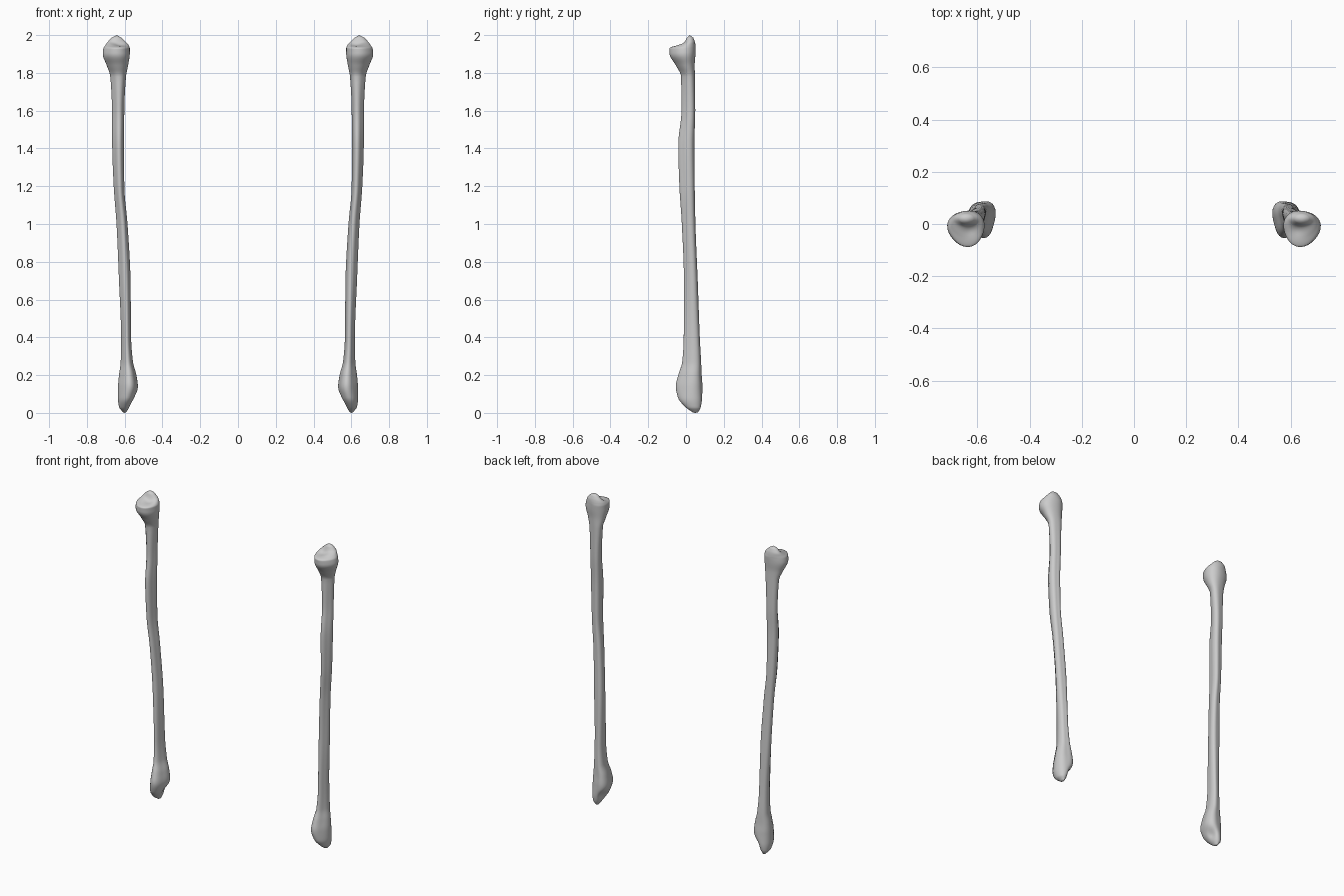
import bpy, bmesh, math
from mathutils import Vector

if "Cube" in bpy.data.objects:
    bpy.data.objects.remove(bpy.data.objects["Cube"])

# Cross-sections of the -x bone: z, x min, x max, y min, y max, triangularity
SECTIONS = [
    (0.003, -.608, -.592, .035, .064, .0),
    (0.03, -.629, -.575, -.002, .078, .02),
    (0.08, -.636, -.546, -.042, .086, .06),
    (0.14, -.635, -.530, -.054, .087, .10),
    (0.20, -.630, -.538, -.041, .083, .12),
    (0.27, -.621, -.556, -.020, .080, .12),
    (0.40, -.619, -.566, -.012, .073, .12),
    (0.70, -.630, -.569, -.011, .062, .12),
    (1.00, -.643, -.585, -.022, .050, .13),
    (1.20, -.658, -.602, -.035, .046, .13),
    (1.42, -.666, -.603, -.041, .044, .13),
    (1.60, -.667, -.602, -.024, .049, .12),
    (1.78, -.676, -.593, -.026, .047, .09),
    (1.84, -.695, -.582, -.054, .046, .06),
    (1.90, -.716, -.573, -.087, .050, .05),
    (1.93, -.712, -.573, -.088, .051, .05),
    (1.947, -.702, -.579, -.050, .050, .02),
    (1.965, -.689, -.594, -.010, .047, .0),
    (1.987, -.669, -.617, .004, .038, .0),
]
SIDES = 40
STEP = 6

# Dents: centre, radius, depth direction (fossa at the ankle, joint facet on the head)
DENTS = [
    (Vector((-.560, .055, .07)), .030, Vector((-.016, -.008, 0))),
    (Vector((-.625, -.02, 1.95)), .030, Vector((0, 0, -.012))),
]


def smooth_sections():
    """Monotone interpolation between the sections."""
    n = len(SECTIONS)
    zs = [s[0] for s in SECTIONS]

    def slope(i, c):
        if i in (0, n - 1):
            j = min(i, n - 2)
            return (SECTIONS[j + 1][c] - SECTIONS[j][c]) / (zs[j + 1] - zs[j])
        a = (SECTIONS[i][c] - SECTIONS[i - 1][c]) / (zs[i] - zs[i - 1])
        b = (SECTIONS[i + 1][c] - SECTIONS[i][c]) / (zs[i + 1] - zs[i])
        return 2 * a * b / (a + b) if a * b > 0 else 0

    rows = []
    for i in range(n - 1):
        h = zs[i + 1] - zs[i]
        for k in range(STEP):
            t = k / STEP
            row = [zs[i] + t * h]
            for c in range(1, 6):
                p, q = SECTIONS[i][c], SECTIONS[i + 1][c]
                row.append((2*t**3 - 3*t*t + 1) * p + (t**3 - 2*t*t + t) * h * slope(i, c)
                           + (3*t*t - 2*t**3) * q + (t**3 - t*t) * h * slope(i + 1, c))
            rows.append(row)
    rows.append(list(SECTIONS[-1]))
    return rows


def ring(z, x0, x1, y0, y1, k):
    """Rounded triangle, crest to the front, fitted to its box."""
    pts = []
    crest = math.radians(-80)
    for i in range(SIDES):
        a = math.tau * i / SIDES
        r = 1 + k * math.cos(3 * (a - crest))
        pts.append((r * math.cos(a), r * math.sin(a)))
    ax, bx = min(p[0] for p in pts), max(p[0] for p in pts)
    ay, by = min(p[1] for p in pts), max(p[1] for p in pts)
    return [Vector((x0 + (x1 - x0) * (p[0] - ax) / (bx - ax),
                    y0 + (y1 - y0) * (p[1] - ay) / (by - ay), z)) for p in pts]


def dent(p):
    q = p.copy()
    for c, r, d in DENTS:
        q += d * math.exp(-((p - c).length / r) ** 2)
    return q


def build_bone(name, side):
    bm = bmesh.new()
    rings = []
    for row in smooth_sections():
        pts = [dent(p) for p in ring(*row)]
        rings.append([bm.verts.new((p.x * side, p.y, p.z)) for p in pts])
    for a, b in zip(rings, rings[1:]):
        for i in range(SIDES):
            j = (i + 1) % SIDES
            bm.faces.new((a[i], a[j], b[j], b[i]))
    # rounded tips
    for loop, tip in ((rings[0], (-.600, .050, 0)), (rings[-1], (-.643, .020, 2.0))):
        v = bm.verts.new((tip[0] * side, tip[1], tip[2]))
        for i in range(SIDES):
            bm.faces.new((loop[i], loop[(i + 1) % SIDES], v))
    bmesh.ops.recalc_face_normals(bm, faces=bm.faces)
    me = bpy.data.meshes.new(name)
    bm.to_mesh(me)
    bm.free()
    for f in me.polygons:
        f.use_smooth = True
    ob = bpy.data.objects.new(name, me)
    bpy.context.collection.objects.link(ob)


# The mirrored pair of slender leg bones
build_bone("leg_bone_left_side", 1)
build_bone("leg_bone_right_side", -1)
